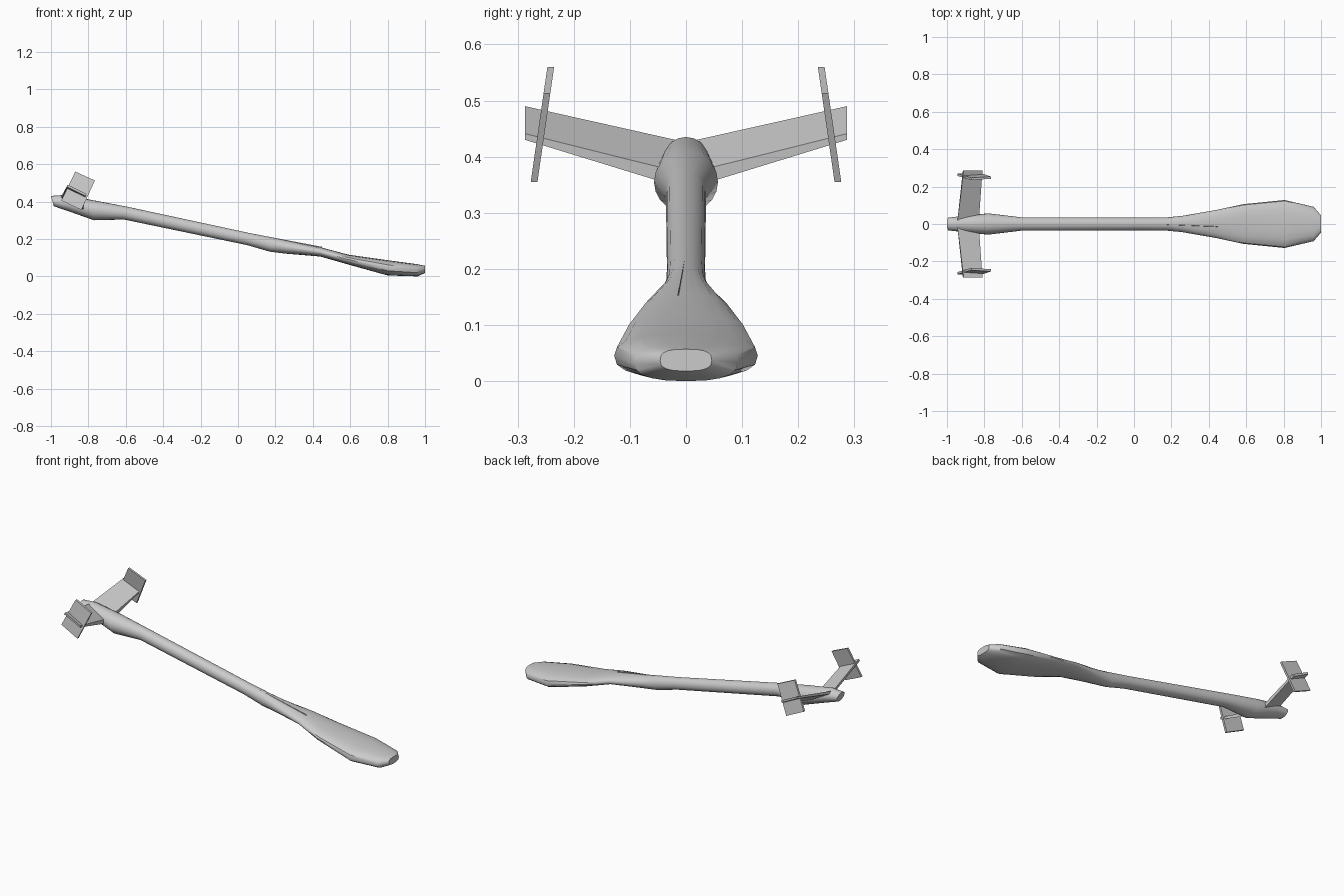
import bpy, bmesh
from math import cos, sin, pi, copysign, radians
from mathutils import Vector

if "Cube" in bpy.data.objects:
    bpy.data.objects.remove(bpy.data.objects["Cube"])


def finish(name, bm, smooth=True):
    bmesh.ops.recalc_face_normals(bm, faces=bm.faces)
    me = bpy.data.meshes.new(name)
    bm.to_mesh(me)
    bm.free()
    ob = bpy.data.objects.new(name, me)
    bpy.context.collection.objects.link(ob)
    if smooth:
        bpy.ops.object.select_all(action='DESELECT')
        ob.select_set(True)
        bpy.context.view_layer.objects.active = ob
        bpy.ops.object.shade_smooth_by_angle(angle=radians(35))
    return ob


def loft(name, rings, smooth=True):
    bm = bmesh.new()
    vs = [[bm.verts.new(p) for p in ring] for ring in rings]
    n = len(vs[0])
    for a, b in zip(vs, vs[1:]):
        for i in range(n):
            j = (i + 1) % n
            bm.faces.new((a[i], a[j], b[j], b[i]))
    bm.faces.new(vs[0])
    bm.faces.new(vs[-1])
    return finish(name, bm, smooth)


def section(xt, zt, xb, zb, half, power, sides=20):
    # rounded cross-section between a top point and a bottom point
    top, bottom = Vector((xt, 0, zt)), Vector((xb, 0, zb))
    mid, up = (top + bottom) / 2, (top - bottom) / 2
    ring = []
    for k in range(sides):
        a = 2 * pi * k / sides
        c, s = [copysign(abs(v) ** (2 / power), v) for v in (cos(a), sin(a))]
        ring.append(mid + up * s + Vector((0, half * c, 0)))
    return ring


# Tail pod, shaft and flattened paddle: x/z of top, x/z of bottom, half width, squareness
SECTIONS = [
    (-1.00, .430, -.985, .375, .034, 2),
    (-.93, .435, -.90, .346, .043, 2),
    (-.79, .410, -.77, .300, .057, 2),
    (-.60, .374, -.61, .304, .036, 2.1),
    (.06, .232, .05, .167, .034, 2.1),
    (.19, .207, .17, .132, .036, 2.1),
    (.26, .192, .25, .122, .043, 2.1),
    (.44, .156, .44, .106, .075, 2.2),
    (.59, .116, .58, .066, .106, 2.4),
    (.81, .085, .80, .005, .128, 2.5),
    (.96, .065, .96, .000, .092, 2.5),
    (1.0, .057, 1.0, .018, .046, 2.8),
]
loft("body", [section(*s) for s in SECTIONS])

# Slim ridge where the shaft runs into the paddle
loft("shaft_ridge", [
    [(.10, .001, .215), (.10, -.003, .215), (.10, -.001, .224)],
    [(.45, -.009, .140), (.45, -.019, .140), (.45, -.014, .158)],
], False)

for side, word in ((1, "left"), (-1, "right")):
    # Tilted tail wing, thicker at the root
    loft(word + "_tail_wing", [
        [(-.945, side * .01, .428), (-.83, side * .01, .372),
         (-.83, side * .01, .345), (-.945, side * .01, .410)],
        [(-.91, side * .287, .490), (-.81, side * .287, .441),
         (-.815, side * .287, .430), (-.915, side * .287, .480)],
    ], False)

    # Thin end plate leaning inward
    outline = [(-.87, .560), (-.765, .513), (-.837, .355), (-.945, .405)]
    plate = []
    for off in (-.006, .006):
        plate.append([(x, side * (.241 + (.56 - z) * .145 + off), z) for x, z in outline])
    loft(word + "_end_plate", plate, False)
